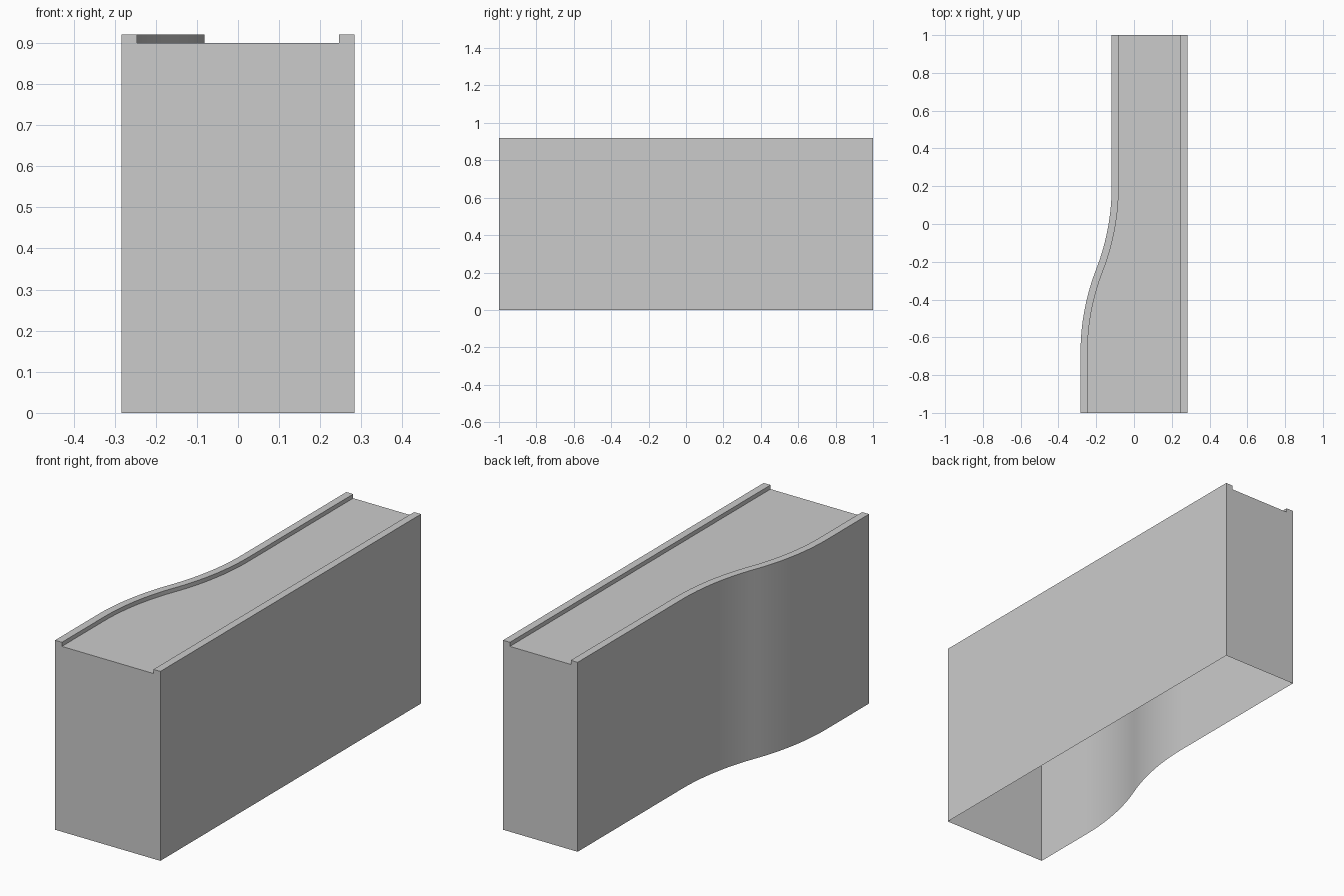
import bpy, bmesh, math

cube = bpy.data.objects.get("Cube")
if cube:
    bpy.data.objects.remove(cube, do_unlink=True)

HALF_W, RAIL = 0.283, 0.037          # half width at the wide end, rail thickness
DECK, TOP = 0.90, 0.92               # deck height, rail height
NARROW_X = -0.118                    # side wall position at the narrow end
MID_Y, HALF_BEND = -0.24, 0.44       # middle and half length of the S-bend
STEPS = 16                           # segments per arc

grey = bpy.data.materials.new("light_grey")
grey.use_nodes = True
colour = (0.6, 0.6, 0.6, 1)
grey.diffuse_color = colour
grey.node_tree.nodes["Principled BSDF"].inputs["Base Color"].default_value = colour


def bend_path():
    """Side wall in plan: straight, two tangent arcs, straight. Gives x, y, angle."""
    rise = (NARROW_X + HALF_W) / 2
    radius = (HALF_BEND ** 2 + rise ** 2) / (2 * rise)
    sweep = math.asin(HALF_BEND / radius)
    first = []
    for i in range(STEPS + 1):
        a = sweep * i / STEPS
        first.append((-HALF_W + radius * (1 - math.cos(a)),
                      MID_Y - HALF_BEND + radius * math.sin(a), a))
    # The second arc is the first one turned half round the middle
    second = [(NARROW_X - HALF_W - x, 2 * MID_Y - y, a) for x, y, a in reversed(first[:-1])]
    return [(-HALF_W, -1, 0)] + first + second + [(NARROW_X, 1, 0)]


def section(bm, x, y, a):
    """Open-bottomed cross-section: curved wall, rail, deck, rail, straight wall."""
    xi, yi = x + RAIL * math.cos(a), y - RAIL * math.sin(a)
    inner = HALF_W - RAIL
    points = [(x, y, 0), (x, y, TOP), (xi, yi, TOP), (xi, yi, DECK),
              (inner, y, DECK), (inner, y, TOP), (HALF_W, y, TOP), (HALF_W, y, 0)]
    return [bm.verts.new(p) for p in points]


# Shell: sections joined along the length, closed at both ends
bm = bmesh.new()
rows = [section(bm, *p) for p in bend_path()]
for r, s in zip(rows, rows[1:]):
    for i in range(len(r) - 1):
        bm.faces.new((r[i], r[i + 1], s[i + 1], s[i]))
bm.faces.new(list(reversed(rows[0])))
bm.faces.new(rows[-1])
bm.normal_update()
# Face the shell outward: the deck must look up
deck = next(f for f in bm.faces if abs(f.normal.z) > 0.9)
if deck.normal.z < 0:
    bmesh.ops.reverse_faces(bm, faces=bm.faces[:])

mesh = bpy.data.meshes.new("curved_block")
bm.to_mesh(mesh)
bm.free()
mesh.materials.append(grey)
block = bpy.data.objects.new("curved_block", mesh)
bpy.context.collection.objects.link(block)

bpy.ops.object.select_all(action='DESELECT')
block.select_set(True)
bpy.context.view_layer.objects.active = block
bpy.ops.object.shade_smooth_by_angle(angle=math.radians(30))
